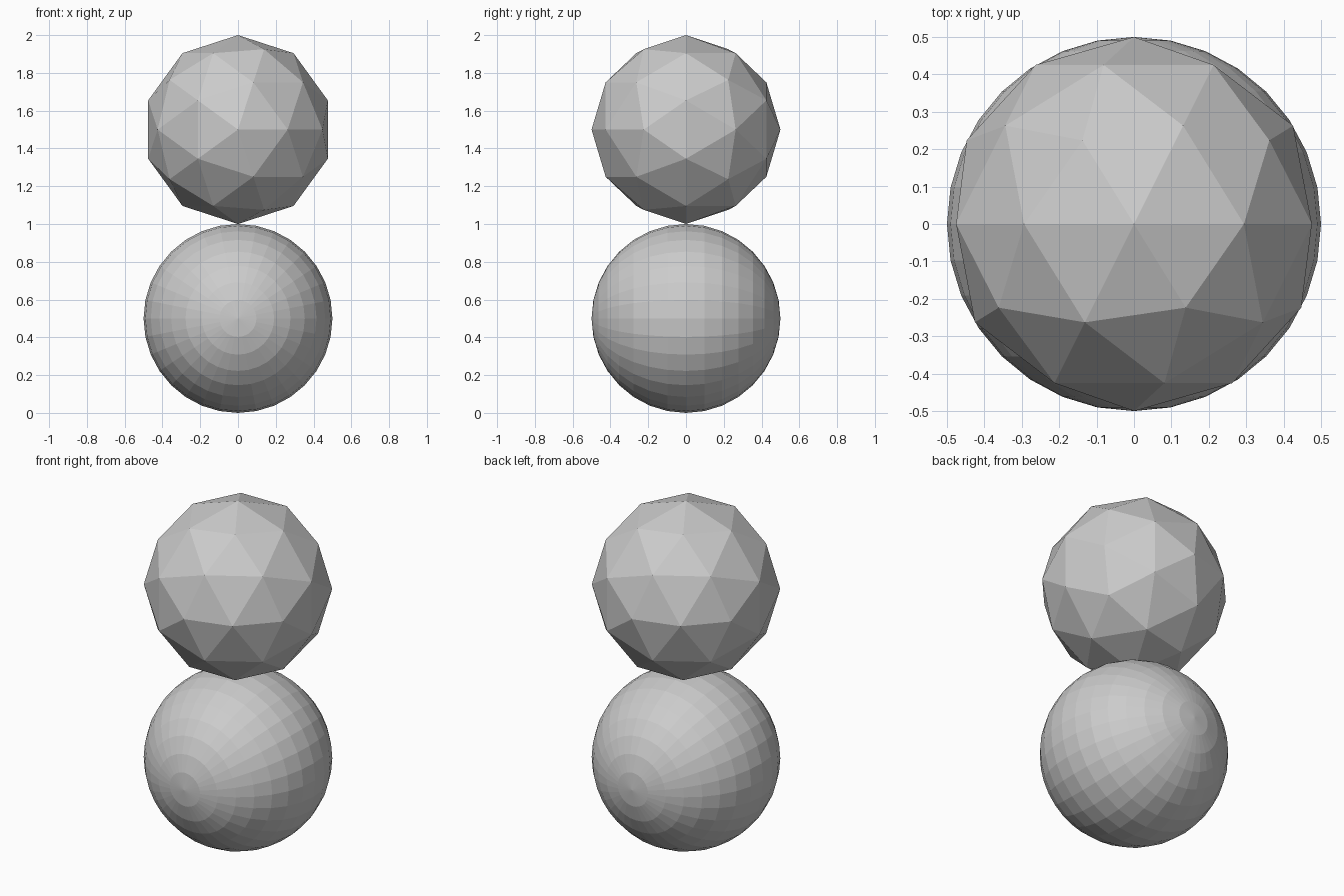
import bpy
from math import pi

if "Cube" in bpy.data.objects:
    bpy.data.objects.remove(bpy.data.objects["Cube"])

TURN = (pi / 2, 0, 0)  # poles lie along y

# Lower ball: flat-shaded latitude/longitude sphere
bpy.ops.mesh.primitive_uv_sphere_add(
    segments=32, ring_count=16, radius=0.5, location=(0, 0, 0.5), rotation=TURN)
bpy.context.object.name = "lower_ball"

# Upper ball: faceted icosphere resting on the lower one
bpy.ops.mesh.primitive_ico_sphere_add(
    subdivisions=2, radius=0.5, location=(0, 0, 1.5), rotation=TURN)
bpy.context.object.name = "upper_faceted_ball"
